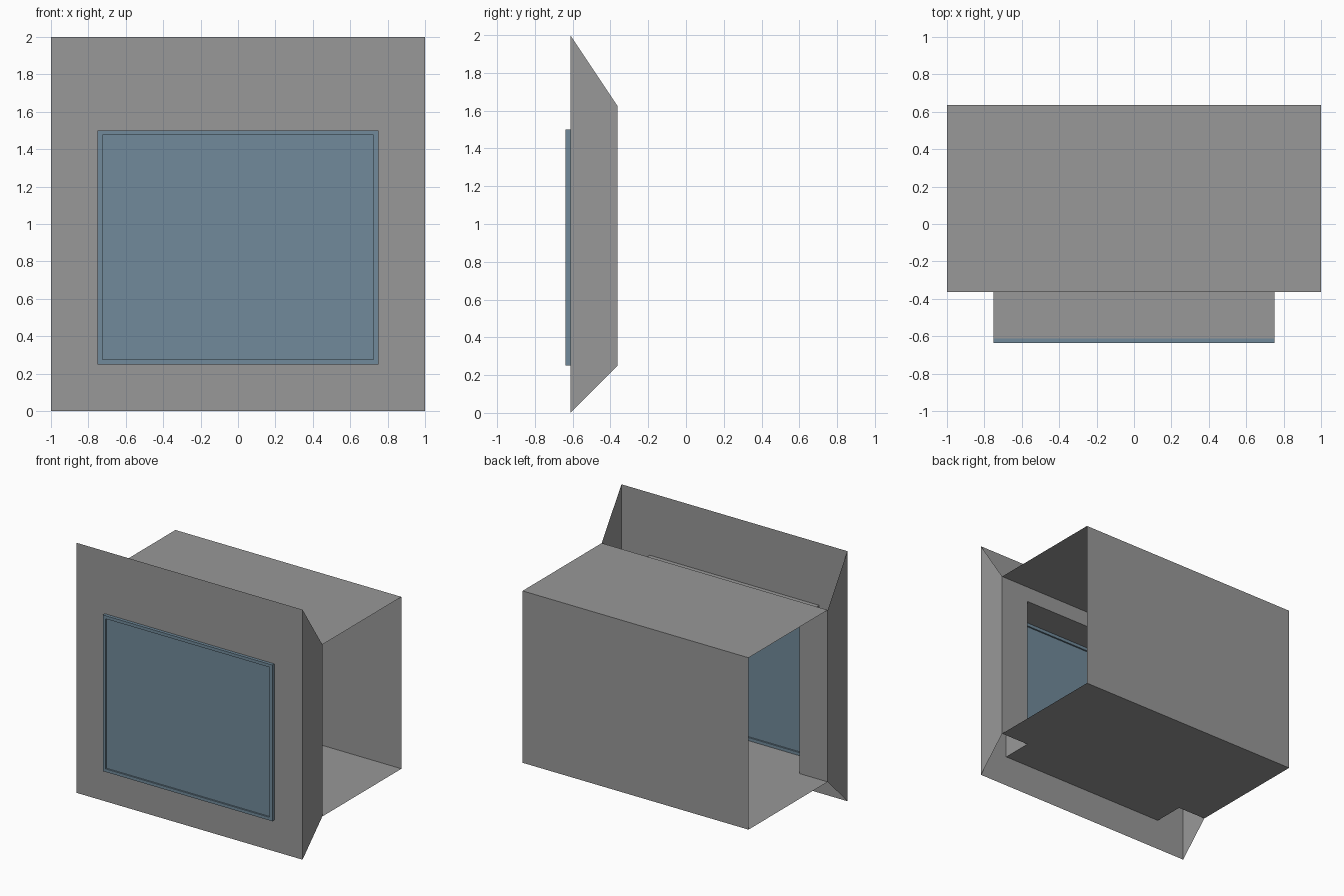
import bpy

if "Cube" in bpy.data.objects:
    bpy.data.objects.remove(bpy.data.objects["Cube"])

# Depth planes from front to back
FRAME_Y, WALL_Y, INNER_Y, BACK_Y = -0.6375, -0.6125, -0.3625, 0.6375
FLOOR, SILL_TOP, CEILING = 0.25, 1.5, 1.625
OPENING = (0.75, FLOOR, SILL_TOP)          # half width, bottom, top


def material(name, rgb):
    mat = bpy.data.materials.new(name)
    mat.diffuse_color = (*rgb, 1)
    mat.use_nodes = True
    mat.node_tree.nodes["Principled BSDF"].inputs["Base Color"].default_value = mat.diffuse_color
    return mat


grey = material("wall_grey", (0.315, 0.315, 0.315))
blue = material("window_blue", (0.165, 0.255, 0.325))


def rect(size, y):
    w, lo, hi = size
    return [(-w, y, lo), (w, y, lo), (w, y, hi), (-w, y, hi)]


def mesh_object(name, verts, faces, color=grey):
    mesh = bpy.data.meshes.new(name)
    mesh.from_pydata(verts, [], faces)
    mesh.update()
    mesh.materials.append(color)
    obj = bpy.data.objects.new(name, mesh)
    bpy.context.collection.objects.link(obj)
    return obj


def bridge(name, loop_a, loop_b, color=grey):
    """Join two rectangular loops with four quads."""
    faces = [(i, (i + 1) % 4, 4 + (i + 1) % 4, 4 + i) for i in range(4)]
    return mesh_object(name, loop_a + loop_b, faces, color)


# Outer and inner walls, each with the window opening
bridge("front_wall", rect((1, 0, 2), WALL_Y), rect(OPENING, WALL_Y))
bridge("inner_wall", rect((1, FLOOR, CEILING), INNER_Y), rect(OPENING, INNER_Y))

# Lining of the opening between the two walls
bridge("window_reveal", rect(OPENING, INNER_Y), rect(OPENING, WALL_Y))

# Room shell: floor, back wall and ceiling, open at both ends
profile = [(INNER_Y, FLOOR), (BACK_Y, FLOOR), (BACK_Y, CEILING), (INNER_Y, CEILING)]
verts = [(x, y, z) for x in (-1, 1) for y, z in profile]
mesh_object("room_shell", verts, [(i, i + 4, i + 5, i + 1) for i in range(3)])

# Tapered cheeks closing the sides between the walls
cheek = [(WALL_Y, 0), (INNER_Y, FLOOR), (INNER_Y, CEILING), (WALL_Y, 2)]
for name, x in (("left_cheek", -1), ("right_cheek", 1)):
    order = (0, 1, 2, 3) if x > 0 else (3, 2, 1, 0)
    mesh_object(name, [(x, y, z) for y, z in cheek], [order])

# Raised window frame and the pane set halfway into it
mid = (FRAME_Y + WALL_Y) / 2
inner = (0.725, FLOOR + 0.025, SILL_TOP - 0.025)
frame = bridge("window_frame", rect(OPENING, mid), rect(inner, mid), blue)
solid = frame.modifiers.new("depth", 'SOLIDIFY')
solid.thickness = WALL_Y - FRAME_Y
solid.offset = 0
mesh_object("window_pane", rect(inner, mid), [(0, 1, 2, 3)], blue)
